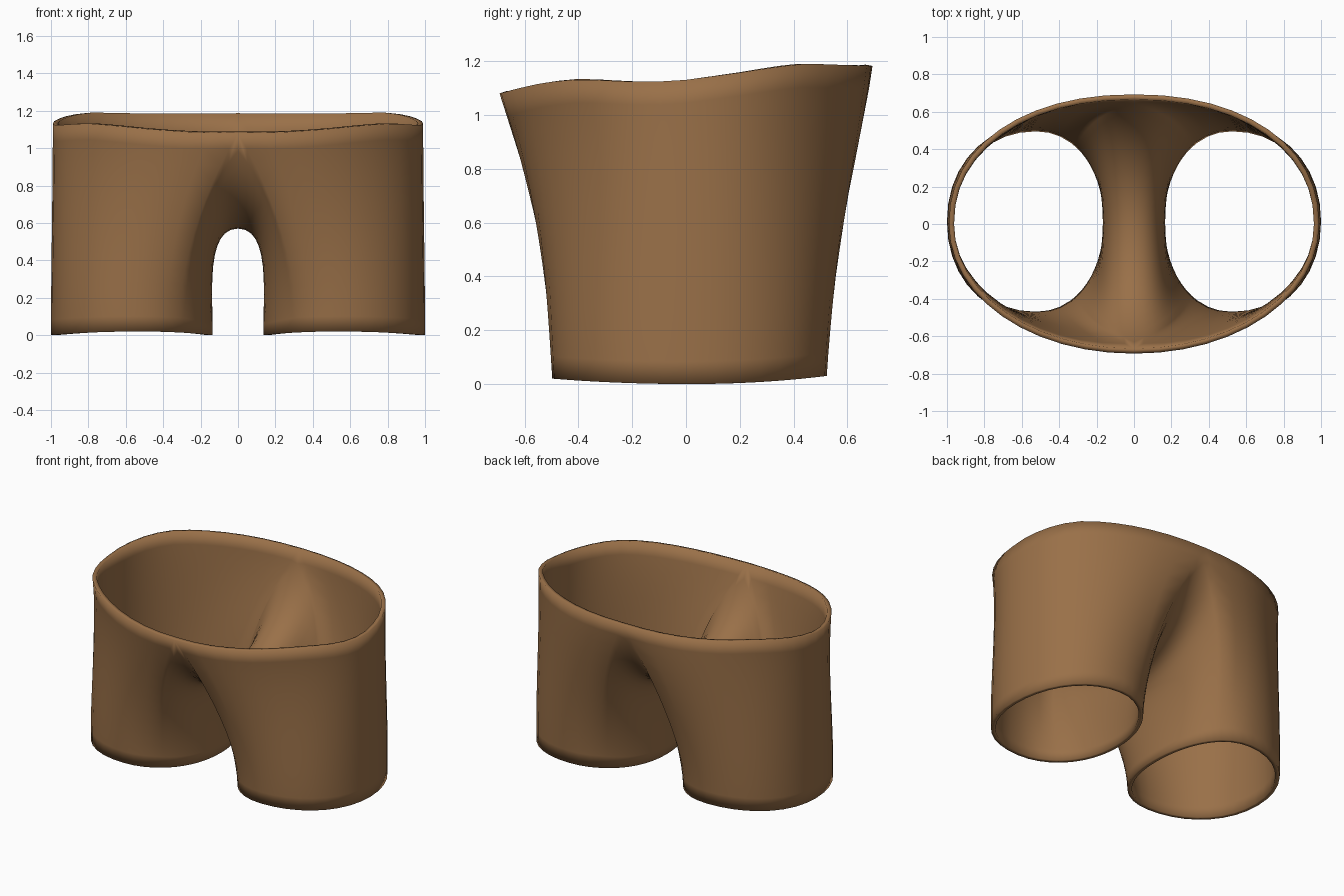
import bpy, bmesh, math
from mathutils import Vector

if "Cube" in bpy.data.objects:
    bpy.data.objects.remove(bpy.data.objects["Cube"])

OUTER, INNER, ROWS = 24, 20, 12      # columns outside / inside the leg, rows up
SPLIT = math.radians(120)            # where the hem changes from outer to inner side
DEPTH = .693                         # half depth of the waist
WAIST = [(-.69, 1.08), (-.63, 1.097), (-.55, 1.115), (-.47, 1.127), (-.4, 1.132),
         (-.2, 1.123), (-.1, 1.124), (0, 1.13), (.2, 1.157), (.35, 1.18),
         (.45, 1.19), (.69, 1.182)]


def waist_z(y):
    for (y0, z0), (y1, z1) in zip(WAIST, WAIST[1:]):
        if y <= y1:
            return z0 + (z1 - z0) * max(0, (y - y0) / (y1 - y0))
    return WAIST[-1][1]


def flare(s):
    # waist tilts outward more at the front than at the back
    return .32 * s if s < 0 else .12 * s


def power(v, e):
    return math.copysign(abs(v) ** e, v)


def hem(a):
    c, s = math.cos(a), math.sin(a)
    return Vector((.525 + (.475 if c > 0 else .39) * power(c, .95),
                   .013 + .51 * power(s, .95),
                   (.03 if s > 0 else .02) * s * s))


def waist(phi):
    c, s = math.cos(phi), math.sin(phi)
    e = .92 if s > 0 else .98
    p = Vector((.99 * abs(c) ** e, DEPTH * power(s, e), 0))
    p.z = waist_z(p.y)
    return p, Vector((-.6 * abs(s) ** 8, flare(s), 1.0))


def hermite(p0, m0, p1, m1, t):
    t2, t3 = t * t, t * t * t
    return (p0 * (2 * t3 - 3 * t2 + 1) + m0 * (t3 - 2 * t2 + t)
            + p1 * (3 * t2 - 2 * t3) + m1 * (t3 - t2))


def crotch(f):
    # centre seam under the body: f = 1 back waist, 0 lowest point, -1 front waist
    s, t = (1 if f > 0 else -1), abs(f)
    ends = (Vector((0, 0, .57)), Vector((0, s, 0)),
            Vector((0, s * DEPTH, waist_z(s * DEPTH))), Vector((0, flare(s), 1)))
    p = hermite(*ends, t)
    lo, hi = max(0, t - .01), min(1, t + .01)
    along = (hermite(*ends, hi) - hermite(*ends, lo)).normalized()
    return p, Vector((-.52 - .1 * t, 0, 0)) + along * t ** 3


# one column per angle: hem point, upper point and upper direction
columns = []
for i in range(OUTER):
    f = 2 * i / OUTER - 1
    columns.append((hem(f * SPLIT), *waist(f * math.pi / 2)))
for i in range(INNER):
    f = i / INNER
    a = SPLIT + f * (2 * math.pi - 2 * SPLIT)
    columns.append((hem(a), *crotch(1 - 2 * f)))

# half of the garment as a lofted tube
bm = bmesh.new()
grid = []
for p0, p1, m1 in columns:
    m0 = Vector((0, .12 * p0.y, .4 + .5 * p1.z))
    grid.append([bm.verts.new(hermite(p0, m0, p1, m1, r / ROWS))
                 for r in range(ROWS + 1)])
for c in range(len(grid)):
    a, b = grid[c], grid[(c + 1) % len(grid)]
    for r in range(ROWS):
        bm.faces.new((a[r], b[r], b[r + 1], a[r + 1])).smooth = True
mesh = bpy.data.meshes.new("shorts")
bm.to_mesh(mesh)
bm.free()

shorts = bpy.data.objects.new("shorts", mesh)
bpy.context.collection.objects.link(shorts)

# other leg, then cloth thickness
mirror = shorts.modifiers.new("other_leg", 'MIRROR')
mirror.use_clip = True
mirror.merge_threshold = .001
shell = shorts.modifiers.new("cloth_thickness", 'SOLIDIFY')
shell.thickness = .028
shell.offset = -1

brown = bpy.data.materials.new("brown cloth")
brown.diffuse_color = (.32, .162, .065, 1)
brown.use_nodes = True
brown.node_tree.nodes["Principled BSDF"].inputs["Base Color"].default_value = brown.diffuse_color
mesh.materials.append(brown)
